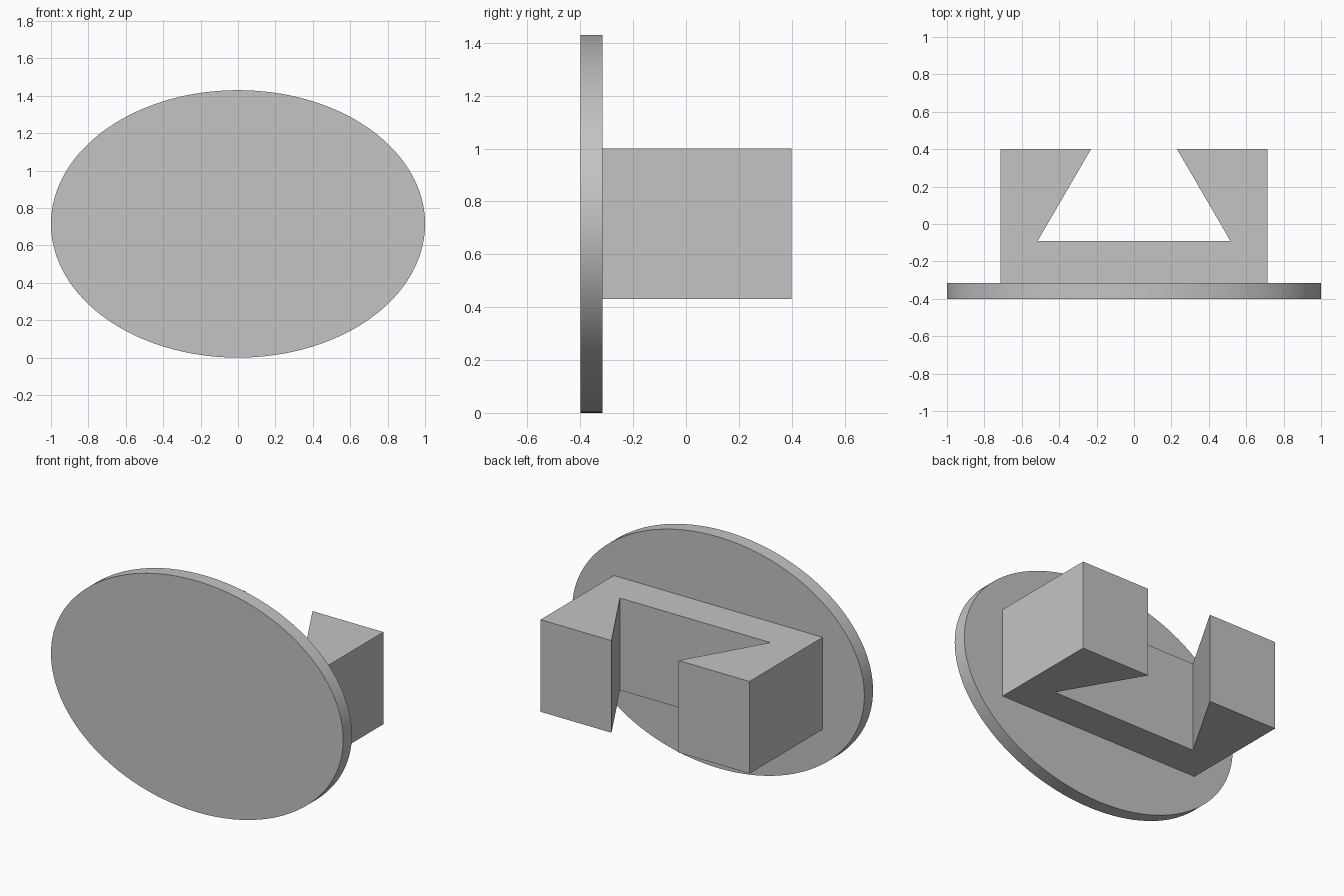
import bpy
import bmesh
import math

cube = bpy.data.objects.get("Cube")
if cube:
    bpy.data.objects.remove(cube, do_unlink=True)

grey = bpy.data.materials.new("plain grey")
grey.use_nodes = True
grey.diffuse_color = (0.55, 0.55, 0.55, 1)
grey.node_tree.nodes["Principled BSDF"].inputs["Base Color"].default_value = (0.55, 0.55, 0.55, 1)


def extruded(name, outline, direction):
    """Make a solid by extruding a closed 3D outline along a direction."""
    bm = bmesh.new()
    face = bm.faces.new([bm.verts.new(p) for p in outline])
    result = bmesh.ops.extrude_face_region(bm, geom=[face], use_keep_orig=True)
    moved = [v for v in result["geom"] if isinstance(v, bmesh.types.BMVert)]
    bmesh.ops.translate(bm, verts=moved, vec=direction)
    bmesh.ops.recalc_face_normals(bm, faces=bm.faces)
    mesh = bpy.data.meshes.new(name)
    bm.to_mesh(mesh)
    bm.free()
    mesh.materials.append(grey)
    obj = bpy.data.objects.new(name, mesh)
    bpy.context.collection.objects.link(obj)
    return obj


# Oval front plate with a smooth rim
front_y, plate_back, half_height = -0.4, -0.315, 0.715
segments = 128
angles = [2 * math.pi * i / segments for i in range(segments)]
oval = [(math.cos(a), front_y, half_height * (1 + math.sin(a))) for a in angles]
plate = extruded("oval_plate", oval, (0, plate_back - front_y, 0))
bpy.context.view_layer.objects.active = plate
plate.select_set(True)
bpy.ops.object.shade_smooth_by_angle(angle=math.radians(30))
plate.select_set(False)

# Rear block with a dovetail slot, mirrored from its left half profile
bottom, top = 0.43, 1.0
half = [(0.715, plate_back), (0.715, 0.4), (0.23, 0.4), (0.515, -0.09)]
profile = half + [(-x, y) for x, y in reversed(half)]
extruded("dovetail_block", [(x, y, bottom) for x, y in profile], (0, 0, top - bottom))
